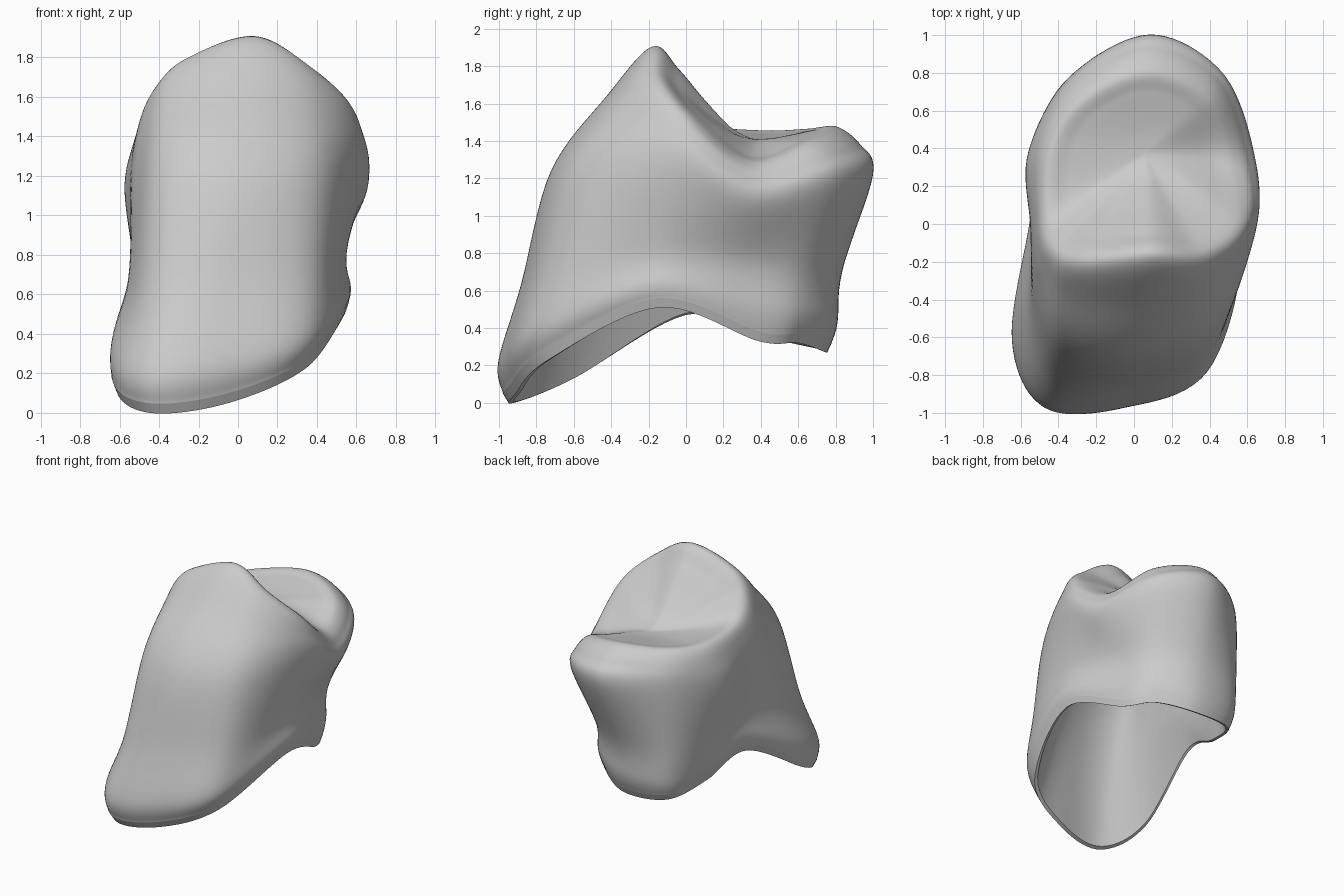
import bpy
import bmesh
from mathutils import Vector

cube = bpy.data.objects.get("Cube")
if cube:
    bpy.data.objects.remove(cube)

SIDE_STEPS = 10
RISE_STEPS = 8

# Rings run from the low front corner, across the front and round by +x to the back
margin = [(-.46, -.95, .05), (-.05, -.94, .10), (.36, -.76, .28), (.56, -.15, .56),
          (.44, .40, .38), (.30, .62, .37), (.02, .77, .32), (-.34, .72, .34),
          (-.47, .40, .41), (-.55, .0, .52), (-.64, -.62, .18)]
waist = [(-.42, -.83, .60), (-.05, -.87, .65), (.40, -.70, .70), (.55, -.15, .82),
         (.47, .35, .76), (.34, .66, .72), (.03, .83, .70), (-.36, .75, .70),
         (-.51, .40, .72), (-.53, -.05, .77), (-.55, -.50, .65)]
belly = [(-.38, -.63, 1.24), (.0, -.72, 1.24), (.42, -.56, 1.24), (.64, -.05, 1.26),
         (.63, .37, 1.08), (.46, .80, 1.17), (.08, 1.0, 1.22), (-.34, .78, 1.18),
         (-.56, .38, 1.12), (-.55, .0, 1.15), (-.52, -.35, 1.15)]
ridge = [(-.27, -.20, 1.79), (.08, -.18, 1.905), (.37, -.17, 1.75), (.56, .0, 1.55),
         (.53, .34, 1.29), (.39, .68, 1.40), (.06, .81, 1.475), (-.28, .66, 1.46),
         (-.45, .40, 1.45), (-.47, .04, 1.49), (-.42, -.14, 1.64)]
bowl_centre = Vector((.06, .38, 1.41))
roof_core = Vector((.0, -.05, .85))
roof_tip = Vector((.0, .05, 1.18))


def spline(a, b, c, d, t):
    return b + (c - a) * (t / 2) + (2 * a - 5 * b + 4 * c - d) * (t * t / 2) \
        + (3 * b - a - 3 * c + d) * (t ** 3 / 2)


def smooth_ring(points):
    pts = [Vector(p) for p in points]
    n = len(pts)
    return [spline(pts[i - 1], pts[i], pts[(i + 1) % n], pts[(i + 2) % n], s / SIDE_STEPS)
            for i in range(n) for s in range(SIDE_STEPS)]


def shrink(ring, scale, lift):
    return [Vector((p.x * scale, p.y * scale, p.z + lift)) for p in ring]


def dish(ring, centre, t):
    rows = []
    for p in ring:
        q = p.lerp(centre, t)
        q.z = centre.z + (p.z - centre.z) * (1 - t) ** 2 * (1 + 1.4 * t)
        rows.append(q)
    return rows


def loft(rings):
    ext = [rings[0]] + rings + [rings[-1]]
    rows = []
    for k in range(len(rings) - 1):
        for s in range(RISE_STEPS):
            rows.append([spline(*quad, s / RISE_STEPS) for quad in zip(*ext[k:k + 4])])
    return rows + [rings[-1]]


def make_part(name, rows, centre=None, flip=False):
    bm = bmesh.new()
    grid = [[bm.verts.new(p) for p in row] for row in rows]
    n = len(grid[0])
    for low, high in zip(grid, grid[1:]):
        for i in range(n):
            j = (i + 1) % n
            bm.faces.new((low[i], low[j], high[j], high[i]))
    if centre:
        tip = bm.verts.new(centre)
        for i in range(n):
            bm.faces.new((grid[-1][i], grid[-1][(i + 1) % n], tip))
    if flip:
        bmesh.ops.reverse_faces(bm, faces=bm.faces)
    for face in bm.faces:
        face.smooth = True
    mesh = bpy.data.meshes.new(name)
    bm.to_mesh(mesh)
    bm.free()
    mesh.materials.append(ceramic)
    obj = bpy.data.objects.new(name, mesh)
    bpy.context.collection.objects.link(obj)


# Material
ceramic = bpy.data.materials.new("grey_ceramic")
ceramic.use_nodes = True
colour = (.6, .6, .6, 1)
ceramic.diffuse_color = colour
ceramic.node_tree.nodes["Principled BSDF"].inputs["Base Color"].default_value = colour

rim, neck, bulge, crest = [smooth_ring(r) for r in (margin, waist, belly, ridge)]

# Flared skirt just above the margin, fullest at the low front
skirt = []
for a, b in zip(rim, neck):
    p = a.lerp(b, .3)
    flare = 1.02 + .04 * max(0, -p.y)
    skirt.append(Vector((p.x * flare, p.y * flare, p.z)))

# Rounded shoulder between belly and crest
shoulder = shrink([a.lerp(b, .6) for a, b in zip(bulge, crest)], 1.05, .01)

# Outer wall, rolled over the crest into the shallow biting bowl
bowl = [dish(crest, bowl_centre, t) for t in (.25, .5, .75, .94)]
make_part("outer_shell", loft([rim, skirt, neck, bulge, shoulder, crest] + bowl), bowl_centre)

# Narrow chamfer and thin lip round the opening
edge = shrink(rim, .97, -.05)
lip = shrink(rim, .94, -.04)
make_part("margin_band", [edge, rim])
make_part("margin_lip", [lip, edge])

# Hollow inside, tapering under a domed roof
roof = [p.lerp(roof_core, .5) for p in crest]
walls = [lip, shrink(neck, .79, -.05), shrink(bulge, .64, -.22), roof]
make_part("inner_cavity", loft(walls), roof_tip, flip=True)
